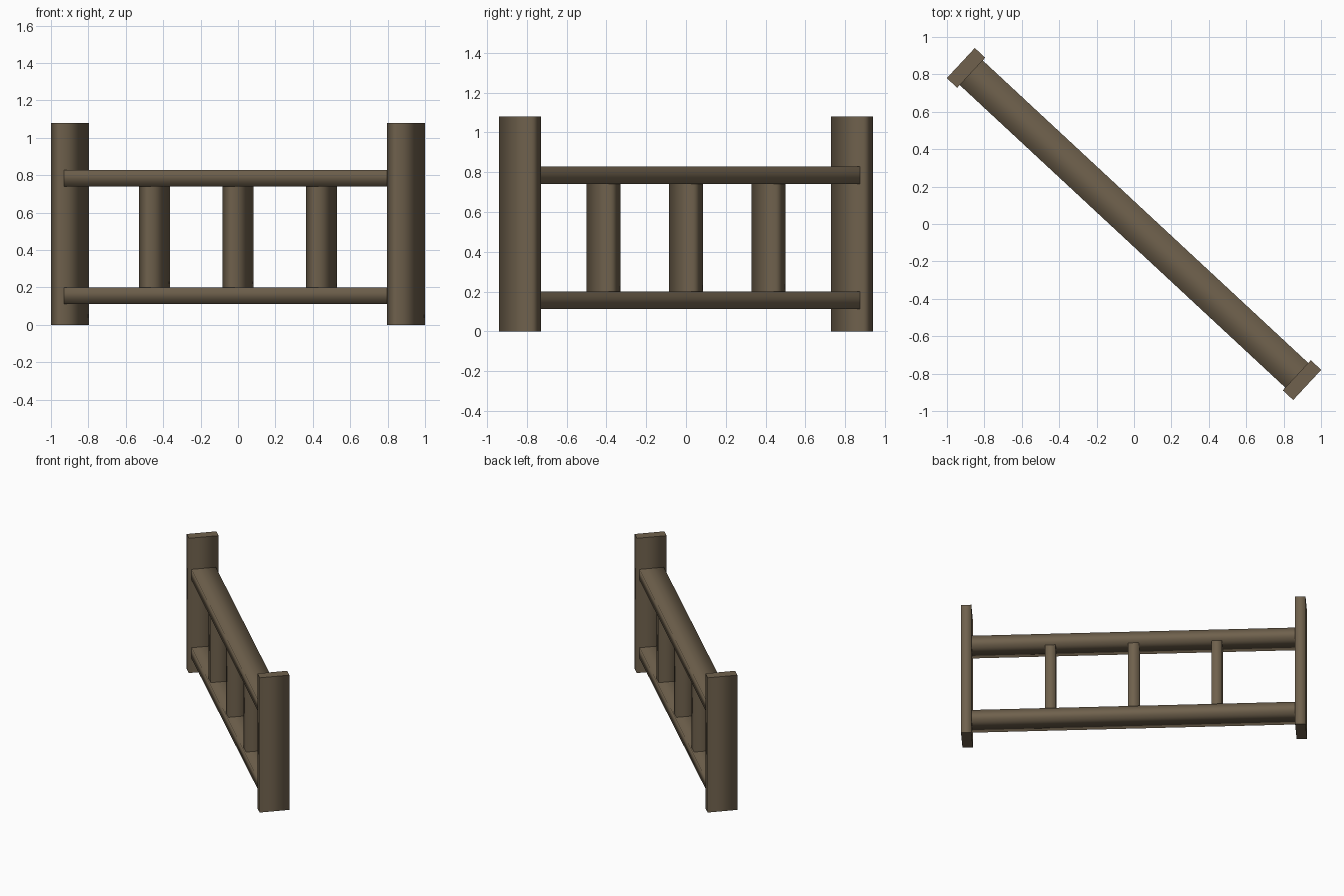
import bpy, bmesh, math
from mathutils import Matrix, Vector

if "Cube" in bpy.data.objects:
    bpy.data.objects.remove(bpy.data.objects["Cube"])

wood = bpy.data.materials.new("weathered_brown_wood")
wood.diffuse_color = (0.16, 0.12, 0.074, 1)
wood.use_nodes = True
wood.node_tree.nodes["Principled BSDF"].inputs["Base Color"].default_value = wood.diffuse_color

TURN = Matrix.Rotation(math.radians(-42.9), 4, 'Z')   # fence runs diagonally


def plank(name, size, centre, grain):
    """Box in fence space; long sides shaded smooth, end cuts kept crisp."""
    bm = bmesh.new()
    bmesh.ops.create_cube(bm, size=1)
    bmesh.ops.scale(bm, vec=Vector(size), verts=bm.verts)
    for f in bm.faces:
        end_cut = abs(f.normal[grain]) > 0.9
        f.smooth = not end_cut
        if end_cut:
            for e in f.edges:
                e.smooth = False
    mesh = bpy.data.meshes.new(name)
    bm.to_mesh(mesh)
    bm.free()
    mesh.materials.append(wood)
    obj = bpy.data.objects.new(name, mesh)
    obj.matrix_world = TURN @ Matrix.Translation(centre)
    bpy.context.collection.objects.link(obj)


POST_X, POST_T, POST_W, POST_H = 1.226, 0.076, 0.22, 1.08
RAIL_L = 2 * POST_X - POST_T
RAIL_H = 0.088

# End posts
for side, label in ((-1, "left"), (1, "right")):
    plank(f"{label}_post", (POST_T, POST_W, POST_H), (side * POST_X, 0, POST_H / 2), 2)

# Horizontal rails
for label, z in (("lower", 0.157), ("upper", 0.785)):
    plank(f"{label}_rail", (RAIL_L, 0.18, RAIL_H), (0, 0, z), 0)

# Balusters between the rails
for i in (-1, 0, 1):
    plank(f"baluster_{i + 2}", (0.077, 0.16, 0.54), (i * 0.61, 0, 0.471), 2)
